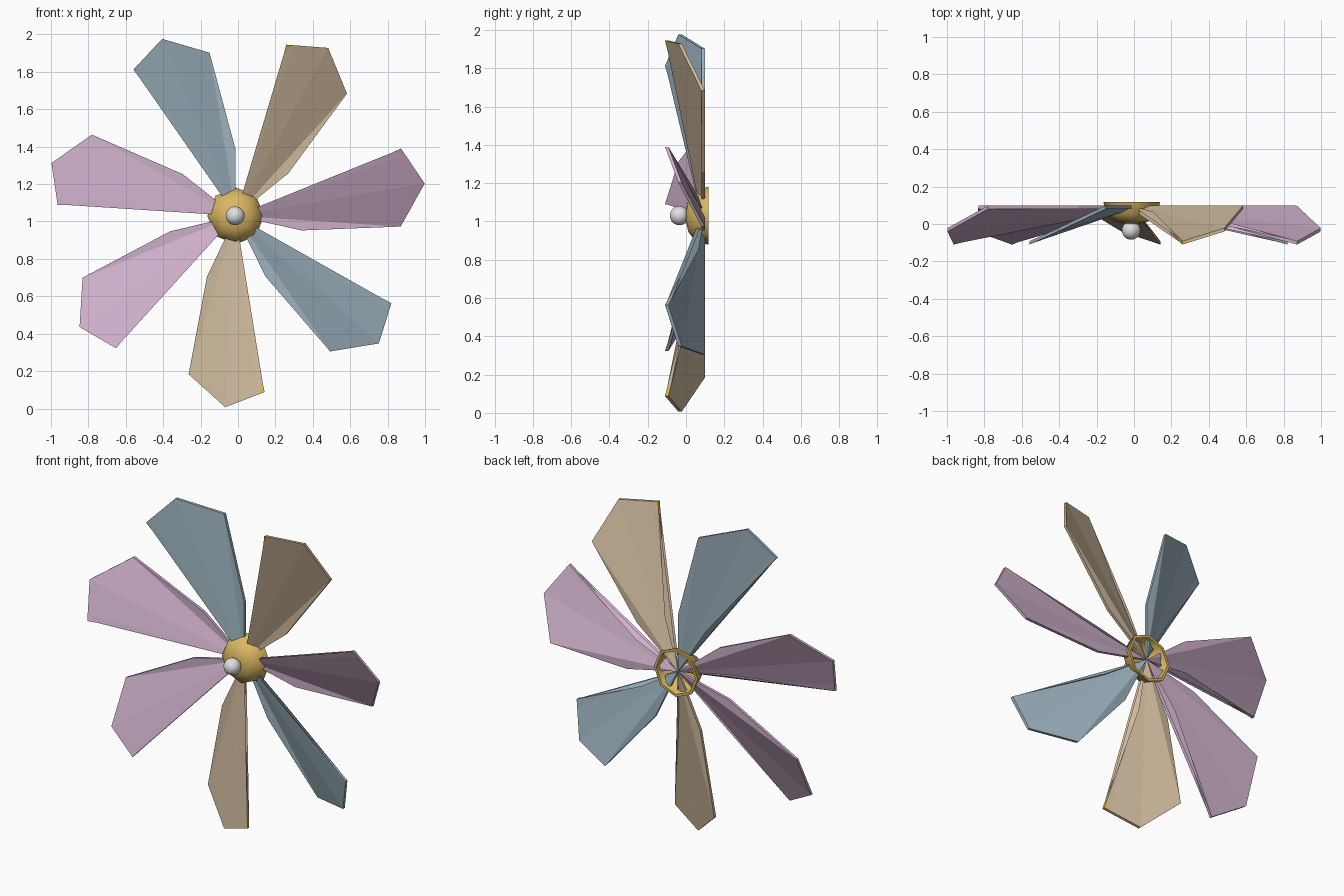
import bpy, bmesh
from math import sin, cos, pi, radians
from mathutils import Vector

if "Cube" in bpy.data.objects:
    bpy.data.objects.remove(bpy.data.objects["Cube"])

CX, CZ = -0.012, 1.03        # wheel centre
THICK = 0.018                # blade thickness


def make_material(name, rgb):
    m = bpy.data.materials.new(name)
    m.use_nodes = True
    m.diffuse_color = (*rgb, 1)
    m.node_tree.nodes["Principled BSDF"].inputs["Base Color"].default_value = (*rgb, 1)
    return m


mauve = make_material("mauve", (0.60, 0.42, 0.57))
beige = make_material("beige", (0.61, 0.48, 0.33))
blue = make_material("dusty blue", (0.34, 0.45, 0.52))
gold = make_material("gold", (0.70, 0.47, 0.12))
white = make_material("off white", (0.74, 0.74, 0.74))


def make_object(name, bm, *mats):
    bmesh.ops.recalc_face_normals(bm, faces=bm.faces)
    mesh = bpy.data.meshes.new(name)
    bm.to_mesh(mesh)
    bm.free()
    obj = bpy.data.objects.new(name, mesh)
    bpy.context.collection.objects.link(obj)
    for m in mats:
        mesh.materials.append(m)
    return obj


def smooth(obj, angle):
    bpy.ops.object.select_all(action='DESELECT')
    obj.select_set(True)
    bpy.context.view_layer.objects.active = obj
    bpy.ops.object.shade_smooth_by_angle(angle=radians(angle))


# Blade outline: distance along, distance across, depth of the front face
root = Vector((0, 0, 0.08))
inner_trail = Vector((0.335, -0.135, 0.08))
outer_trail = Vector((0.86, -0.202, 0.08))
tip = Vector((1.025, 0.004, -0.04))
corner = Vector((0.931, 0.209, -0.11))
inner_lead = Vector((0.322, 0.048, 0.047))
cut_a = corner + (tip - corner).normalized() * 0.04
cut_b = corner + (inner_lead - corner).normalized() * 0.055
OUTLINE = [root, inner_trail, outer_trail, tip, cut_a, corner, cut_b, inner_lead]


def make_blade(name, angle, mat, corner_mat):
    bm = bmesh.new()
    c, s = cos(angle), sin(angle)

    def layer(shift):
        return [bm.verts.new((CX + u * c - v * s, y + shift, CZ + u * s + v * c))
                for u, v, y in OUTLINE]

    front, back = layer(0), layer(THICK)
    n = len(OUTLINE)
    for side in (front, back):
        for i in (1, 2, 3, 4, 6):          # fan from the root, corner kept apart
            j = 6 if i == 4 else i + 1
            bm.faces.new((side[0], side[i], side[j]))
        bm.faces.new(side[4:7]).material_index = 1
    for i in range(n):
        j = (i + 1) % n
        edge = bm.faces.new((front[i], front[j], back[j], back[i]))
        edge.material_index = 1 if i in (4, 5) else 0
    make_object(name, bm, mat, corner_mat)


# Seven twisted blades
colours = [mauve, beige, blue, mauve, mauve, beige, blue]
for k, mat in enumerate(colours):
    make_blade(f"blade_{k + 1}", radians(9.5) + k * 2 * pi / 7, mat,
               gold if mat is beige else mat)

# Hollow eight-sided hub, open at the back: (radius, depth) outside then inside
profile = [(0.152, 0.118), (0.135, 0.05), (0.085, 0.012), (0.03, 0.0),
           (0.03, 0.012), (0.078, 0.024), (0.123, 0.058), (0.135, 0.118)]
bm = bmesh.new()
SIDES = 8
rings = [[bm.verts.new((CX + r * sin(2 * pi * i / SIDES), y, CZ + r * cos(2 * pi * i / SIDES)))
          for i in range(SIDES)] for r, y in profile]
for a, b in zip(rings, rings[1:] + rings[:1]):
    if a is rings[3]:
        bm.faces.new(a)                    # front cap
        bm.faces.new(b)                    # inside cap
        continue
    for i in range(SIDES):
        j = (i + 1) % SIDES
        bm.faces.new((a[i], a[j], b[j], b[i]))
smooth(make_object("hub", bm, gold), 50)

# Pin head on the front of the hub
bm = bmesh.new()
bmesh.ops.create_uvsphere(bm, u_segments=24, v_segments=16, radius=0.05)
bmesh.ops.translate(bm, verts=bm.verts, vec=(CX - 0.003, -0.034, CZ))
smooth(make_object("pin_head", bm, white), 60)
